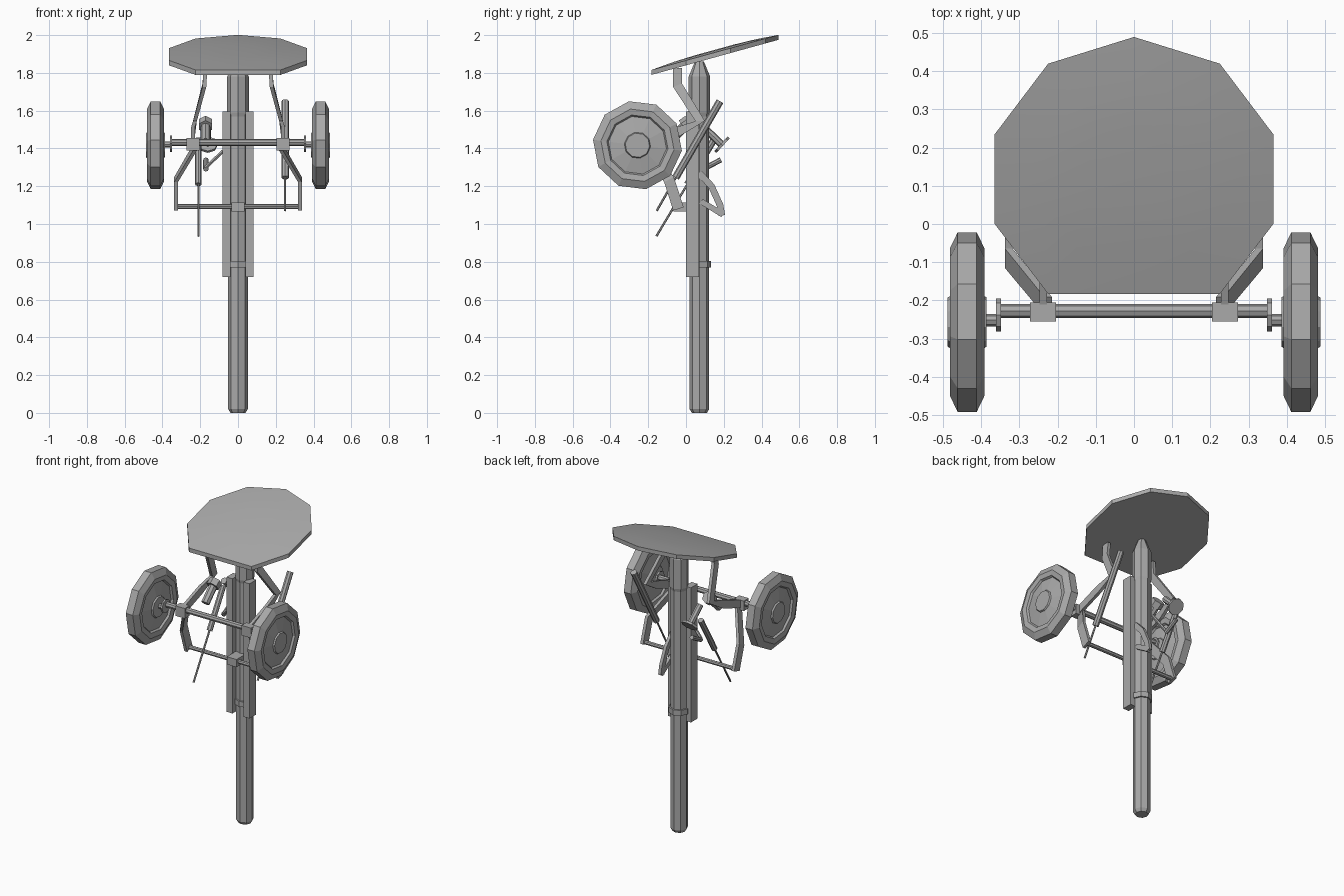
import bpy, bmesh, math
from mathutils import Vector

if "Cube" in bpy.data.objects:
    bpy.data.objects.remove(bpy.data.objects["Cube"])

GREY = (0.4, 0.4, 0.4, 1)
mat = bpy.data.materials.new("plain_grey")
mat.use_nodes = True
mat.diffuse_color = GREY
mat.node_tree.nodes["Principled BSDF"].inputs["Base Color"].default_value = GREY


def finish(name, bm, smooth=0):
    bmesh.ops.recalc_face_normals(bm, faces=bm.faces)
    mesh = bpy.data.meshes.new(name)
    bm.to_mesh(mesh)
    bm.free()
    mesh.materials.append(mat)
    ob = bpy.data.objects.new(name, mesh)
    bpy.context.collection.objects.link(ob)
    if smooth:
        bpy.ops.object.select_all(action='DESELECT')
        bpy.context.view_layer.objects.active = ob
        ob.select_set(True)
        bpy.ops.object.shade_smooth_by_angle(angle=math.radians(smooth))
    return ob


def loft(name, rings, smooth=0):
    """Skin equal-length rings of points and cap both ends."""
    bm = bmesh.new()
    loops = [[bm.verts.new(p) for p in ring] for ring in rings]
    n = len(loops[0])
    for a, b in zip(loops, loops[1:]):
        for i in range(n):
            j = (i + 1) % n
            bm.faces.new((a[i], a[j], b[j], b[i]))
    bm.faces.new(loops[0])
    bm.faces.new(loops[-1])
    return finish(name, bm, smooth)


def lathe(name, base, axis, profile, sides=8, turn=0.0, smooth=0):
    """Turn (distance, radius) pairs about an axis."""
    axis = Vector(axis).normalized()
    ref = Vector((0, 1, 0)) if abs(axis.y) < 0.9 else Vector((0, 0, 1))
    u = (ref - axis * ref.dot(axis)).normalized()
    v = axis.cross(u)
    rings = []
    for d, r in profile:
        c = Vector(base) + axis * d
        angles = [turn + math.tau * i / sides for i in range(sides)]
        rings.append([c + (u * math.cos(t) + v * math.sin(t)) * r for t in angles])
    return loft(name, rings, smooth)


def rod(name, a, b, r, sides=8):
    d = Vector(b) - Vector(a)
    return lathe(name, a, d, [(0, r), (d.length, r)], sides)


def box(name, lo, hi):
    ring = lambda z: [(lo[0], lo[1], z), (hi[0], lo[1], z), (hi[0], hi[1], z), (lo[0], hi[1], z)]
    return loft(name, [ring(lo[2]), ring(hi[2])])


def strap(name, path, thick, width):
    """Flat bar along a path, thin across x."""
    pts = [Vector(p) for p in path]
    rings = []
    for i, p in enumerate(pts):
        before, after = pts[max(i - 1, 0)], pts[min(i + 1, len(pts) - 1)]
        t = (after - before).normalized()
        w = Vector((1, 0, 0)).cross(t).normalized() * width / 2
        x = Vector((thick / 2, 0, 0))
        rings.append([p + x + w, p - x + w, p - x - w, p + x - w])
    return loft(name, rings)


# Central post with wider upper sleeve and collar
POST_Y = 0.071
base = (0, POST_Y, 0)
lathe("post", base, (0, 0, 1), [(0, 0.04), (0.02, 0.052), (1.59, 0.052)])
lathe("post_sleeve", base, (0, 0, 1), [(1.57, 0.052), (1.59, 0.057), (1.78, 0.057), (1.86, 0.024)])
lathe("post_collar", base, (0, 0, 1), [(0.77, 0.062), (0.805, 0.062)])

# Seat: nine-sided tilted pad with a slight crown
half = [(0.225, 0.42), (0.365, 0.235), (0.365, 0.0), (0.225, -0.183)]
outline = [(0, 0.49)] + half + [(-x, y) for x, y in reversed(half)]


def seat_ring(scale, lift):
    ring = []
    for x, y in outline:
        yy = 0.15 + (y - 0.15) * scale
        ring.append((x * scale, yy, 1.84 + 0.276 * yy + lift))
    return ring


loft("seat", [seat_ring(1, 0), seat_ring(1, 0.026), seat_ring(0.65, 0.036),
              seat_ring(0.3, 0.04)], 30)

# Wheels, axle ends and frame on both sides
WHEEL_Y, WHEEL_Z, MID = -0.257, 1.417, 0.437
side_profile = [(0.025, 0.237), (0.045, 0.195), (0.04, 0.163), (0.028, 0.155),
                (0.042, 0.07), (0.051, 0.065)]
wheel_profile = [(-d, r) for d, r in reversed(side_profile)] + side_profile

for s, side in ((1, "left"), (-1, "right")):
    lathe(side + "_wheel", (s * MID, WHEEL_Y, WHEEL_Z), (1, 0, 0), wheel_profile, 10, math.radians(-7))
    rod(side + "_axle_stub", (s * 0.35, -0.252, 1.422), (s * 0.4, -0.252, 1.422), 0.016)
    rod(side + "_axle_flange", (s * 0.349, -0.238, 1.425), (s * 0.361, -0.238, 1.425), 0.043)
    box(side + "_axle_block", (s * 0.238 - 0.034, -0.255, 1.39), (s * 0.238 + 0.034, -0.205, 1.455))
    strap(side + "_lower_arm", [(s * 0.225, -0.215, 1.41), (s * 0.328, -0.09, 1.235),
                                (s * 0.328, -0.04, 1.08)], 0.02, 0.058)
    strap(side + "_seat_strut", [(s * 0.172, -0.045, 1.825), (s * 0.178, -0.045, 1.735),
                                 (s * 0.228, 0.075, 1.545), (s * 0.238, -0.04, 1.49),
                                 (s * 0.238, -0.22, 1.425)], 0.02, 0.05)
    inner, outer = sorted((s * 0.04, s * 0.083))
    box(side + "_rail", (inner, 0.0, 0.72), (outer, 0.068, 1.595))

rod("axle", (-0.352, -0.228, 1.432), (0.352, -0.228, 1.432), 0.018)
rod("lower_crossbar", (-0.335, -0.04, 1.092), (0.335, -0.04, 1.092), 0.013)
box("crossbar_clamp", (-0.035, -0.065, 1.065), (0.035, 0.03, 1.115))

# Slanted dampers, one raised and one lowered
rod("left_damper_body", (0.25, 0.18, 1.65), (0.25, -0.055, 1.245), 0.02)
rod("left_damper_rod", (0.25, -0.055, 1.245), (0.25, -0.155, 1.07), 0.006, 6)
rod("right_damper_body", (-0.21, 0.15, 1.45), (-0.21, 0.007, 1.21), 0.018)
rod("right_damper_rod", (-0.21, 0.007, 1.21), (-0.21, -0.157, 0.935), 0.006, 6)

# Hand controls on the right of the post
rod("control_knob", (-0.172, -0.015, 1.515), (-0.172, 0.02, 1.54), 0.04, 6)
rod("control_body", (-0.172, -0.09, 1.435), (-0.172, 0.0, 1.525), 0.026)
rod("hand_disc", (-0.16, 0.185, 1.425), (-0.16, 0.196, 1.415), 0.052)
rod("hand_disc_shaft", (-0.165, 0.09, 1.515), (-0.16, 0.19, 1.42), 0.02)
rod("small_lever", (-0.17, 0.09, 1.29), (-0.17, 0.185, 1.34), 0.014)
rod("small_lever_link", (-0.17, 0.09, 1.3), (-0.08, 0.07, 1.385), 0.01, 6)

# Curved hook behind the post
strap("rear_hook", [(0.045, 0.07, 1.27), (0.045, 0.135, 1.2), (0.045, 0.18, 1.1),
                    (0.045, 0.19, 1.045)], 0.02, 0.035)
strap("rear_hook_brace", [(0.045, 0.195, 1.05), (0.045, 0.08, 1.12)], 0.02, 0.03)
